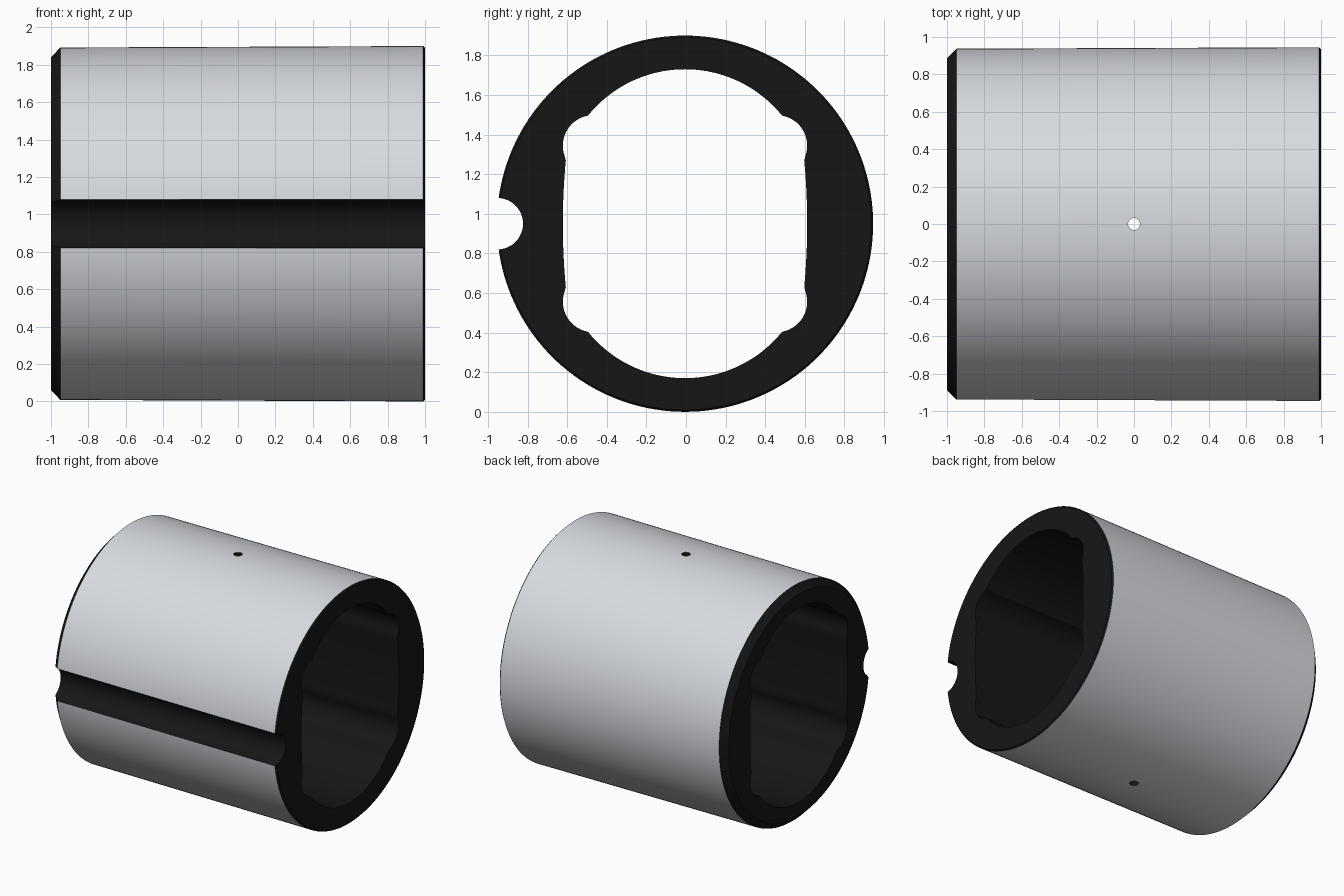
import bpy, bmesh
from math import cos, sin, pi, atan2, tau, hypot

if "Cube" in bpy.data.objects:
    bpy.data.objects.remove(bpy.data.objects["Cube"])

CY, CZ = -0.005, 0.95          # axis of the sleeve (runs along x)


def make(name, bm):
    bmesh.ops.recalc_face_normals(bm, faces=bm.faces[:])
    me = bpy.data.meshes.new(name)
    bm.to_mesh(me)
    bm.free()
    ob = bpy.data.objects.new(name, me)
    bpy.context.collection.objects.link(ob)
    return ob


def skin(bm, loops):
    """Join matching vertex loops and cap both ends."""
    n = len(loops[0])
    for a, b in zip(loops, loops[1:]):
        for i in range(n):
            j = (i + 1) % n
            bm.faces.new((a[i], a[j], b[j], b[i]))
    bm.faces.new(loops[0])
    bm.faces.new(loops[-1])


def prism_x(name, pts, x0=-1.2, x1=1.2):
    bm = bmesh.new()
    skin(bm, [[bm.verts.new((x, CY + y, CZ + z)) for y, z in pts] for x in (x0, x1)])
    return make(name, bm)


def arc(cy, cz, r, a0, a1, n):
    return [(cy + r * cos(a0 + (a1 - a0) * i / n), cz + r * sin(a0 + (a1 - a0) * i / n))
            for i in range(n + 1)]


def material(name, color):
    m = bpy.data.materials.new(name)
    m.diffuse_color = (*color, 1)
    m.use_nodes = True
    m.node_tree.nodes["Principled BSDF"].inputs["Base Color"].default_value = m.diffuse_color
    return m


# Slightly tapered sleeve with chamfered ends
bm = bmesh.new()
N = 160
rings = [(-1, 0.89), (-0.95, 0.942), (0.99, 0.95), (1, 0.94)]
skin(bm, [[bm.verts.new((x, CY + r * cos(tau * i / N), CZ + r * sin(tau * i / N)))
           for i in range(N)] for x, r in rings])
sleeve = make("sleeve", bm)

# Bore profile: one quarter (bowed side, round corner relief, crown), then mirrored
side = [(0.617 - 0.015 * (t / 8) ** 2, 0.32 * t / 8) for t in range(9)]
rc = (0.463, 0.394)
relief = arc(*rc, 0.154, atan2(0.32 - rc[1], 0.602 - rc[0]),
             atan2(0.546 - rc[1], 0.49 - rc[0]), 14)
crown = arc(0, 0.15, 0.63, atan2(0.396, 0.49), pi / 2, 20)
quarter = side + relief[1:-1] + crown
half = quarter + [(-y, z) for y, z in quarter[-2::-1]]
bore = half + [(y, -z) for y, z in half[-2:0:-1]]

# Cutters: bore, keyway groove, cross-drilled oil hole
cutters = [prism_x("bore_cutter", bore),
           prism_x("groove_cutter", arc(-0.948, 0, 0.13, 0, tau * 47 / 48, 47))]
bm = bmesh.new()
bmesh.ops.create_cone(bm, cap_ends=True, segments=32, radius1=0.032, radius2=0.032, depth=2.4)
bmesh.ops.translate(bm, verts=bm.verts[:], vec=(0, 0, CZ))
cutters.append(make("oil_hole_cutter", bm))

bpy.context.view_layer.objects.active = sleeve
sleeve.select_set(True)
for c in cutters:
    c.hide_render = True
    m = sleeve.modifiers.new("cut", 'BOOLEAN')
    m.operation, m.solver, m.object = 'DIFFERENCE', 'EXACT', c
    bpy.ops.object.modifier_apply(modifier=m.name)
for c in cutters:
    bpy.data.objects.remove(c)

# Steel outer wall; ends, chamfers, groove, hole and bore are black
me = sleeve.data
me.materials.clear()
me.materials.append(material("steel", (0.68, 0.705, 0.745)))
me.materials.append(material("black", (0.008, 0.008, 0.008)))
for p in me.polygons:
    y, z = p.center.y - CY, p.center.z - CZ
    r = hypot(y, z)
    outward = (p.normal.y * y + p.normal.z * z) / r
    p.material_index = 0 if r > 0.92 and outward > 0.9 else 1

bpy.ops.object.shade_smooth_by_angle(angle=0.4)
